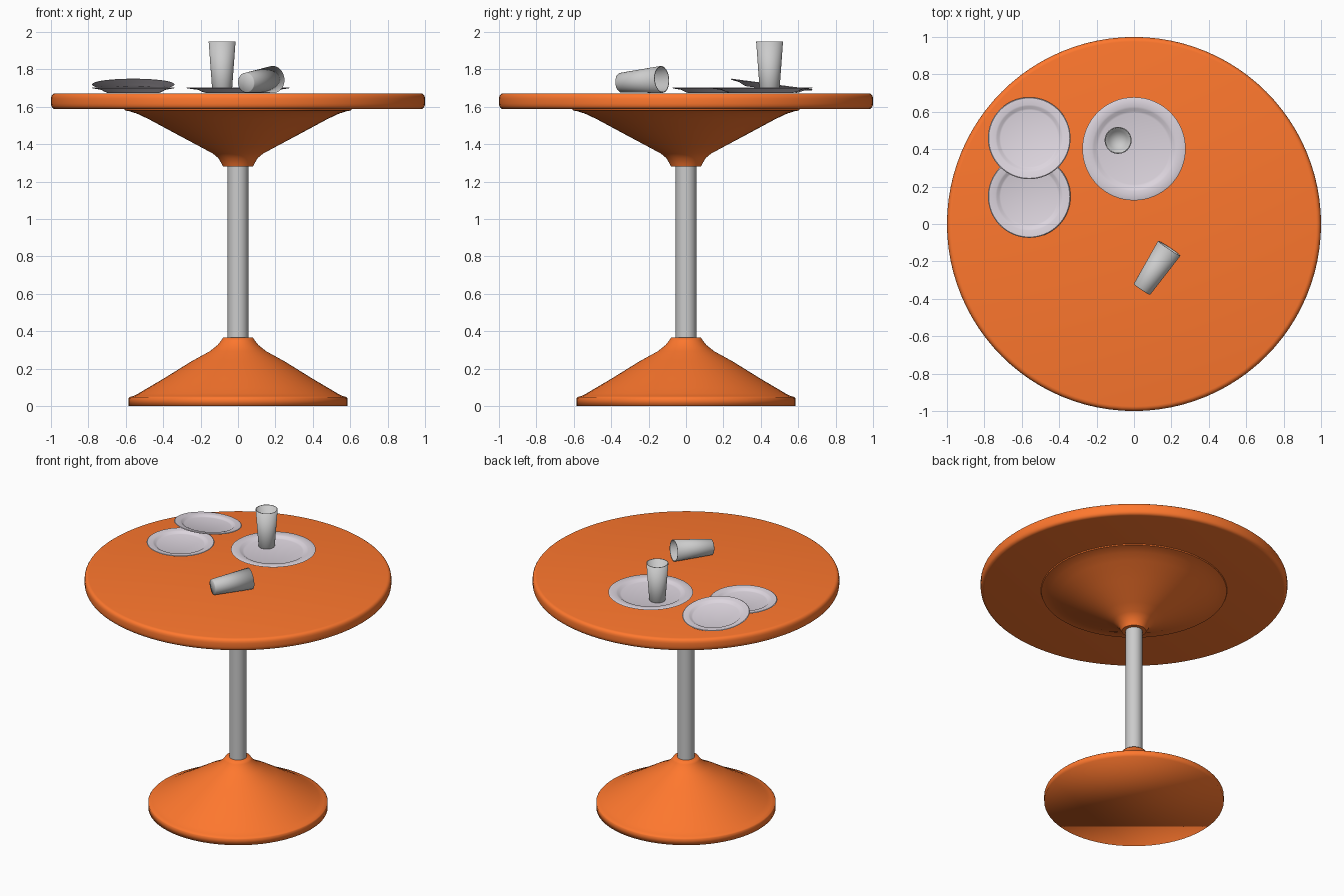
import bpy, bmesh, math
from mathutils import Vector

if "Cube" in bpy.data.objects:
    bpy.data.objects.remove(bpy.data.objects["Cube"])


def material(name, rgb):
    m = bpy.data.materials.new(name)
    m.diffuse_color = (*rgb, 1)
    m.use_nodes = True
    m.node_tree.nodes["Principled BSDF"].inputs["Base Color"].default_value = m.diffuse_color
    return m


def lathe(name, profile, mat=None, segments=64, loc=(0, 0, 0), angle=35):
    """Revolve an (r, z) profile about z; r = 0 ends become poles, a wide start is capped."""
    bm = bmesh.new()
    rings = []
    for r, z in profile:
        if r == 0:
            rings.append([bm.verts.new((0, 0, z))] * segments)
        else:
            rings.append([bm.verts.new((r * math.cos(2 * math.pi * i / segments),
                                        r * math.sin(2 * math.pi * i / segments), z))
                          for i in range(segments)])
    for a, b in zip(rings, rings[1:]):
        for i in range(segments):
            j = (i + 1) % segments
            bm.faces.new(list(dict.fromkeys((a[i], a[j], b[j], b[i]))))
    if profile[0][0] > 0:
        bm.faces.new(rings[0])
    bmesh.ops.recalc_face_normals(bm, faces=bm.faces)
    me = bpy.data.meshes.new(name)
    bm.to_mesh(me)
    bm.free()
    ob = bpy.data.objects.new(name, me)
    bpy.context.collection.objects.link(ob)
    ob.location = loc
    if mat:
        me.materials.append(mat)
    bpy.ops.object.select_all(action='DESELECT')
    ob.select_set(True)
    bpy.context.view_layer.objects.active = ob
    bpy.ops.object.shade_smooth_by_angle(angle=math.radians(angle))
    return ob


orange = material("orange_paint", (1.0, 0.187, 0.027))
china = material("china", (0.72, 0.665, 0.73))

# Table: rounded disc top, flared collar, pole and trumpet foot
lathe("tabletop", [(0, 1.587), (0.975, 1.587), (0.985, 1.589), (0.993, 1.595), (0.998, 1.604),
                   (1.0, 1.617), (1.0, 1.643), (0.998, 1.655), (0.993, 1.664),
                   (0.985, 1.67), (0.975, 1.672), (0, 1.672)], orange, 96, angle=60)
lathe("top_flare", [(0, 1.28), (0.08, 1.28), (0.087, 1.295), (0.105, 1.325), (0.135, 1.35),
                    (0.2, 1.385), (0.35, 1.465), (0.48, 1.535), (0.54, 1.563),
                    (0.58, 1.576), (0.604, 1.58), (0.608, 1.59), (0, 1.59)], orange)
lathe("pole", [(0, 0.3), (0.055, 0.3), (0.055, 1.32), (0, 1.32)])
lathe("base", [(0.585, 0), (0.585, 0.042), (0.58, 0.048), (0.56, 0.053),
               (0.53, 0.068), (0.48, 0.098), (0.4, 0.145), (0.25, 0.238),
               (0.15, 0.293), (0.11, 0.325), (0.09, 0.35), (0.08, 0.365), (0, 0.365)],
      orange, angle=180)


# Plates: foot, wide rim and sunken well, scaled by radius
def plate(name, radius, loc, tilt=0):
    h = 0.03
    outline = [(0, 0), (0.62, 0), (0.68, 0.15), (0.78, 0.55), (0.98, 0.8), (1, 0.9),
               (0.98, 1), (0.82, 0.92), (0.78, 0.82), (0.73, 0.52), (0.69, 0.42), (0, 0.42)]
    ob = lathe(name, [(r * radius, z * h) for r, z in outline], china, loc=loc)
    ob.rotation_euler.x = math.radians(tilt)


plate("large_plate", 0.276, (0, 0.402, 1.674))
plate("small_plate", 0.221, (-0.56, 0.147, 1.674))
plate("leaning_plate", 0.221, (-0.56, 0.455, 1.692), -7.5)

# Cups: tapered, open tumblers with soft lips, one standing and one tipped over
cup = [(0, 0), (0.05, 0), (0.053, 0.004), (0.072, 0.265),
       (0.066, 0.265), (0.05, 0.012), (0, 0.012)]
lathe("standing_cup", cup, loc=(-0.085, 0.447, 1.685), angle=180)
tipped = lathe("tipped_cup", cup, loc=(0.042, -0.35, 1.728), angle=180)
tipped.rotation_mode = 'QUATERNION'
tipped.rotation_quaternion = Vector((0.145, 0.218, 0.018)).to_track_quat('Z', 'Y')
